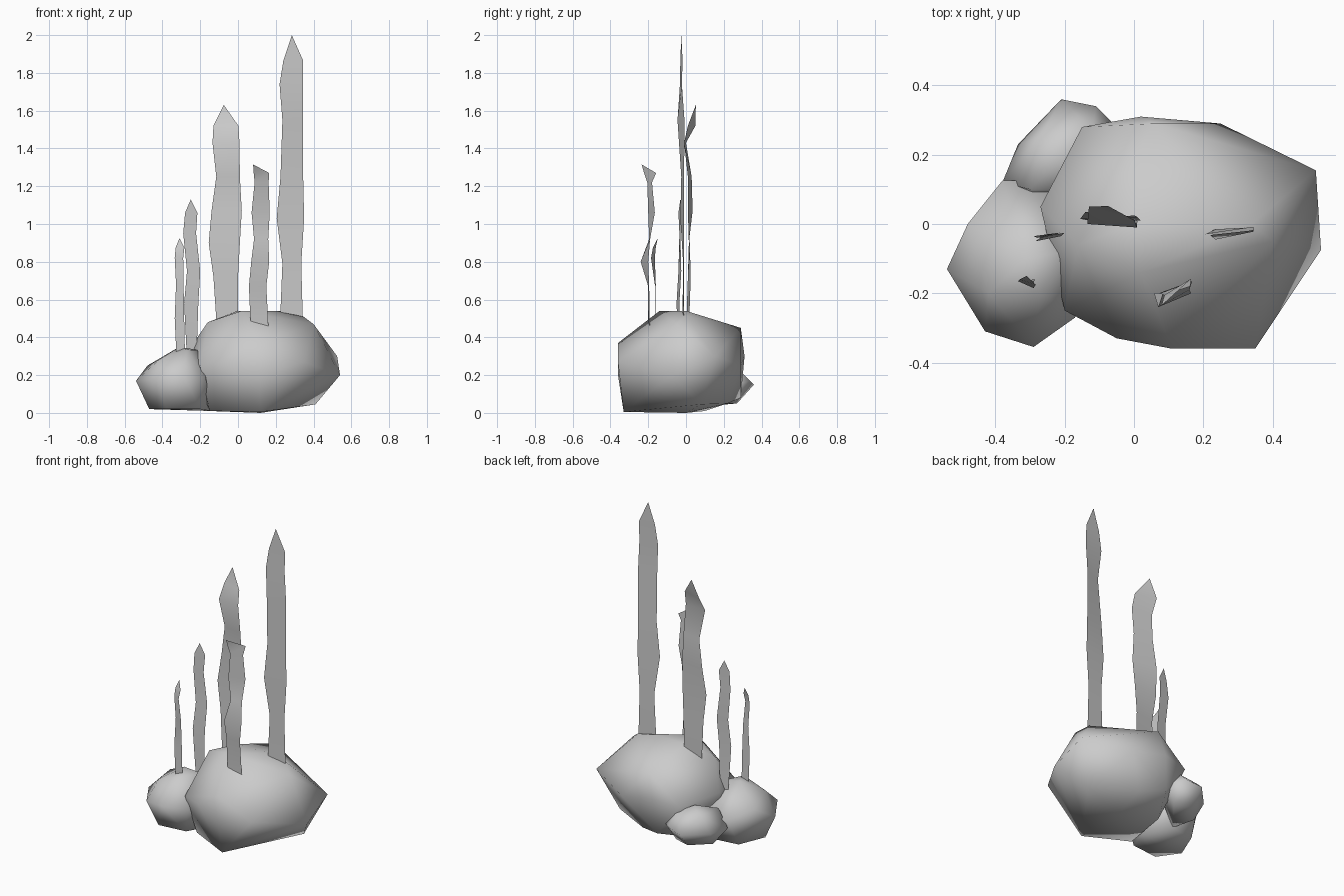
import bpy, bmesh

grey = bpy.data.materials.new("stone grey")
grey.diffuse_color = (0.6, 0.6, 0.6, 1)


def finish(name, bm):
    bmesh.ops.recalc_face_normals(bm, faces=bm.faces)
    for f in bm.faces:
        f.smooth = True
    me = bpy.data.meshes.new(name)
    bm.to_mesh(me)
    bm.free()
    me.materials.append(grey)
    ob = bpy.data.objects.new(name, me)
    bpy.context.collection.objects.link(ob)


def rock(name, points):
    """Faceted boulder: convex hull of its corner points."""
    bm = bmesh.new()
    for p in points:
        bm.verts.new(p)
    bmesh.ops.convex_hull(bm, input=bm.verts)
    loose = [v for v in bm.verts if not v.link_faces]
    bmesh.ops.delete(bm, geom=loose, context='VERTS')
    finish(name, bm)


def blade(name, rows, tip=None):
    """Flat wavy ribbon; rows are (z, x left, x right, y left, y right)."""
    bm = bmesh.new()
    pairs = [(bm.verts.new((xl, yl, z)), bm.verts.new((xr, yr, z)))
             for z, xl, xr, yl, yr in rows]
    for (a, b), (c, d) in zip(pairs, pairs[1:]):
        bm.faces.new((a, b, d, c))
    if tip:
        bm.faces.new((*pairs[-1], bm.verts.new(tip)))
    finish(name, bm)


# Boulders
rock("large_rock", [
    (0.0, 0.0, 0.54), (0.22, 0.0, 0.54), (0.34, 0.0, 0.515), (0.02, -0.14, 0.54),
    (-0.16, -0.06, 0.48), (0.40, -0.05, 0.47), (0.06, 0.29, 0.45), (-0.15, 0.28, 0.28),
    (0.02, 0.31, 0.3), (0.25, 0.29, 0.25), (0.525, 0.155, 0.3), (0.54, -0.075, 0.2),
    (0.35, -0.36, 0.27), (0.11, -0.36, 0.37), (0.11, -0.36, 0.2), (-0.05, -0.33, 0.27),
    (-0.2, -0.25, 0.25), (-0.27, 0.05, 0.32), (-0.15, -0.2, 0.01), (0.12, -0.33, 0.005),
    (0.41, 0.08, 0.045), (0.15, 0.22, 0.05), (0.0, 0.29, 0.08), (-0.1, 0.1, 0.01),
    (0.12, 0.0, 0.0)])
rock("left_rock", [
    (-0.54, -0.13, 0.17), (-0.48, 0.0, 0.25), (-0.38, 0.125, 0.2), (-0.3, 0.125, 0.19),
    (-0.15, 0.08, 0.2), (-0.43, -0.31, 0.18), (-0.29, -0.355, 0.2), (-0.17, -0.27, 0.18),
    (-0.31, -0.1, 0.35), (-0.2, -0.08, 0.33), (-0.27, -0.2, 0.335), (-0.42, -0.2, 0.28),
    (-0.47, -0.13, 0.02), (-0.38, -0.26, 0.02), (-0.2, -0.24, 0.02), (-0.14, -0.1, 0.01),
    (-0.25, 0.06, 0.02), (-0.4, 0.04, 0.02)])
rock("back_rock", [
    (-0.38, 0.12, 0.15), (-0.335, 0.23, 0.14), (-0.21, 0.36, 0.15), (-0.11, 0.34, 0.17),
    (-0.04, 0.27, 0.15), (-0.27, 0.25, 0.24), (-0.2, 0.2, 0.28), (-0.12, 0.27, 0.24),
    (-0.3, 0.1, 0.25), (-0.1, 0.1, 0.2), (-0.31, 0.17, 0.05), (-0.2, 0.27, 0.05),
    (-0.1, 0.24, 0.05), (-0.25, 0.05, 0.03)])

# Kelp blades
blade("tallest_blade", [
    (0.42, 0.22, 0.345, -0.02, -0.01), (0.79, 0.235, 0.335, -0.015, -0.01),
    (1.03, 0.205, 0.35, -0.03, -0.01), (1.25, 0.225, 0.345, -0.025, -0.01),
    (1.55, 0.235, 0.345, -0.045, -0.008), (1.74, 0.22, 0.345, -0.032, -0.022),
    (1.865, 0.24, 0.345, -0.03, -0.018)], (0.285, -0.025, 2.0))
blade("wide_blade", [
    (0.42, -0.11, 0.0, 0.0, 0.015), (0.72, -0.13, 0.0, 0.01, 0.025),
    (0.9, -0.155, 0.01, 0.015, 0.02), (1.07, -0.14, 0.02, 0.035, 0.01),
    (1.25, -0.115, 0.01, 0.03, 0.01), (1.43, -0.135, 0.008, 0.0, -0.01),
    (1.52, -0.13, 0.002, 0.05, 0.01)], (-0.075, 0.052, 1.63))
blade("front_blade", [
    (0.38, 0.07, 0.165, -0.2, -0.19), (0.67, 0.058, 0.15, -0.2, -0.195),
    (0.8, 0.07, 0.165, -0.24, -0.2), (0.92, 0.085, 0.16, -0.195, -0.19),
    (1.06, 0.072, 0.168, -0.2, -0.165), (1.22, 0.088, 0.162, -0.205, -0.18),
    (1.27, 0.083, 0.165, -0.222, -0.158)], (0.08, -0.235, 1.315))
blade("left_blade", [
    (0.28, -0.27, -0.22, -0.04, -0.03), (0.58, -0.285, -0.21, -0.05, -0.035),
    (0.75, -0.27, -0.2, -0.04, -0.025), (0.95, -0.29, -0.222, -0.035, -0.03),
    (1.06, -0.28, -0.215, -0.04, -0.025)], (-0.25, -0.03, 1.13))
blade("smallest_blade", [
    (0.28, -0.325, -0.28, -0.165, -0.16), (0.5, -0.335, -0.285, -0.165, -0.16),
    (0.68, -0.328, -0.288, -0.16, -0.165), (0.82, -0.335, -0.29, -0.165, -0.185),
    (0.875, -0.33, -0.284, -0.16, -0.175)], (-0.31, -0.15, 0.925))
